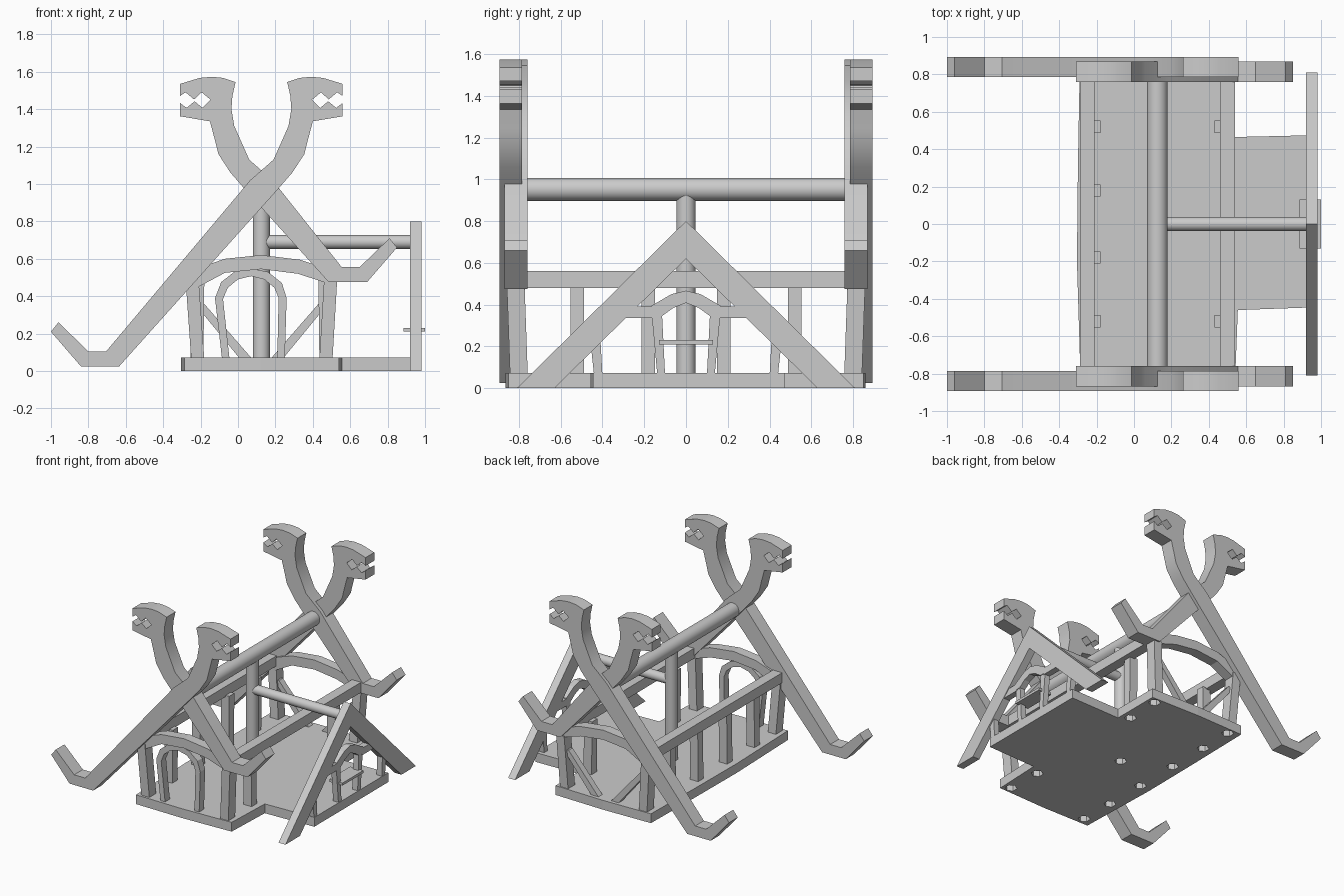
import bpy, bmesh
from math import pi
from mathutils import Matrix, Vector

if "Cube" in bpy.data.objects:
    bpy.data.objects.remove(bpy.data.objects["Cube"])


def finish(name, bm):
    bmesh.ops.recalc_face_normals(bm, faces=bm.faces)
    me = bpy.data.meshes.new(name)
    bm.to_mesh(me)
    bm.free()
    ob = bpy.data.objects.new(name, me)
    bpy.context.collection.objects.link(ob)
    return ob


def prism(name, pts, axis, lo, hi):
    """Extrude a 2D outline along x, y or z."""
    bm = bmesh.new()
    put = {'x': lambda a, b: (lo, a, b), 'y': lambda a, b: (a, lo, b),
           'z': lambda a, b: (a, b, lo)}[axis]
    f = bm.faces.new([bm.verts.new(put(a, b)) for a, b in pts])
    ext = bmesh.ops.extrude_face_region(bm, geom=[f])
    d = Vector([(hi - lo) * (axis == c) for c in 'xyz'])
    bmesh.ops.translate(bm, vec=d, verts=[v for v in ext['geom'] if isinstance(v, bmesh.types.BMVert)])
    return finish(name, bm)


def smooth(ob):
    bpy.context.view_layer.objects.active = ob
    bpy.ops.object.select_all(action='DESELECT')
    ob.select_set(True)
    bpy.ops.object.shade_smooth_by_angle(angle=pi / 6)


def pole(name, a, b, r):
    """Round bar between two points."""
    a, b = Vector(a), Vector(b)
    bm = bmesh.new()
    rot = (b - a).to_track_quat('Z', 'Y').to_matrix().to_4x4()
    bmesh.ops.create_cone(bm, cap_ends=True, segments=32, radius1=r, radius2=r,
                          depth=(b - a).length, matrix=Matrix.Translation((a + b) / 2) @ rot)
    smooth(finish(name, bm))


def post(name, x0, x1, y0, y1, top, w, d):
    """Leaning square post from the floor up."""
    bm = bmesh.new()
    bmesh.ops.create_cube(bm, size=1)
    for v in bm.verts:
        up = v.co.z > 0
        v.co = ((x1 if up else x0) + v.co.x * w, (y1 if up else y0) + v.co.y * d,
                top if up else 0.06)
    finish(name, bm)


def flip(pts, c=0.0):
    return [(2 * c - a, b) for a, b in pts]


CX = 0.125   # centre line of the hall

# Floor slab with porch
floor = prism("floor", [(-.285, -.86), (.12, -.865), (.54, -.85), (.555, -.46), (.975, -.445),
                        (.975, .475), (.54, .465), (.54, .85), (.12, .86), (-.29, .85),
                        (-.3, .3), (-.305, -.2)], 'z', 0, .073)

# Wall posts
spots = [(CX, 0)]
for s in (-1, 1):
    for name, x0, x1 in (("left", -.215, -.245), ("right", .47, .495)):
        post(name + "_corner_post", x0, x1, s * .80, s * .815, .485, .07, .085)
        spots.append((x0 + .01, s * .80))
    for y in (.18, .52):
        post("left_wall_post", -.22, -.215, s * y, s * y, .49, .07, .065)
        spots.append((-.21, s * y))
    post("right_wall_post", .47, .465, s * .52, s * .52, .49, .07, .065)
    spots.append((.47, s * .52))

# Hexagonal sockets under the floor
bm = bmesh.new()
for x, y in spots:
    bmesh.ops.create_cone(bm, cap_ends=True, segments=6, radius1=.044, radius2=.044, depth=.1,
                          matrix=Matrix.Translation((x, y, 0)))
cutter = finish("socket_cutter", bm)
cutter.hide_render = True
mod = floor.modifiers.new("sockets", 'BOOLEAN')
mod.operation, mod.object = 'DIFFERENCE', cutter
bpy.context.view_layer.objects.active = floor
bpy.ops.object.modifier_apply(modifier=mod.name)
bpy.data.objects.remove(cutter)

# Wall plates
for name, x in (("left_plate", -.29), ("right_plate", .46)):
    prism(name, [(x, .48), (x + .08, .48), (x + .08, .56), (x, .56)], 'y', -.78, .78)

# Ridge, centre post and porch ridge
pole("ridge_beam", (CX, -.77, .952), (CX, .77, .952), .055)
pole("centre_post", (CX, 0, .06), (CX, 0, .92), .046)
pole("porch_ridge", (CX, 0, .69), (.95, 0, .69), .037)

# Curved tie beam at each end
tie = [(-.28, .475), (-.2, .555), (-.07, .6), (CX, .62), (.33, .595), (.45, .555), (.535, .51),
       (.53, .475), (.46, .475), (.32, .52), (CX, .545), (-.07, .525), (-.22, .445)]
for s in (-1, 1):
    prism("end_tie_arch", tie, 'y', s * .77, s * .85)

# Arched doorway at the front end
prism("end_door_frame",
      [(-.085, .06), (-.123, .39), (-.09, .475), (-.02, .53), (.07, .548), (.16, .53), (.235, .47),
       (.26, .39), (.25, .06), (.21, .06), (.217, .39), (.195, .445), (.14, .49), (.07, .507),
       (0, .49), (-.055, .445), (-.08, .385), (-.08, .06)][:-1] + [(-.045, .06)],
      'y', -.84, -.78)

# Diagonal braces at the back end
brace = [(-.24, .37), (-.19, .37), (.08, .06), (.015, .06)]
for pts in (brace, flip(brace, CX)):
    prism("end_brace", pts, 'y', .78, .83)

# Crossed gable boards with carved beast heads
head = [(.2, .957), (.29, 1.06), (.355, 1.16), (.375, 1.24), (.40, 1.335), (.56, 1.362),
        (.56, 1.433), (.525, 1.407), (.482, 1.442), (.44, 1.407), (.396, 1.45), (.444, 1.49),
        (.485, 1.452), (.53, 1.49), (.56, 1.47), (.56, 1.535), (.455, 1.567), (.39, 1.573),
        (.33, 1.567), (.263, 1.545), (.28, 1.47), (.285, 1.40), (.27, 1.31), (.19, 1.13),
        (.065, 1.02)]
foot = [(-.705, .105), (-.8, .105), (-.96, .26), (-1, .21), (-.84, .025), (-.635, .025)]
short_foot = [(x + .4, z + .45) for x, z in foot]
for s in (-1, 1):
    smooth(prism("long_gable_board", head + foot, 'y', s * .785, s * .893))
    smooth(prism("short_gable_board", flip(head + short_foot, CX), 'y', s * .758, s * .868))

# Porch gable: rafters, short posts, rails and door jambs
rafter = [(.81, 0), (0, .8), (0, .62), (.63, 0)]
stud = [(.40, .06), (.44, .06), (.455, .2), (.41, .24)]
rail = [(.15, .335), (.32, .335), (.28, .39), (.15, .39)]
jamb = [(.10, .06), (.137, .06), (.165, .36), (.115, .36)]
for part, pts, x0, x1 in (("porch_rafter", rafter, .92, .98), ("porch_stud", stud, .925, .97),
                          ("porch_rail", rail, .925, .975), ("porch_door_jamb", jamb, .925, .97)):
    for p in (pts, flip(pts)):
        prism(part, p, 'x', x0, x1)
half = [(.165, .345), (.165, .395), (.07, .45)]
inner = [(.115, .345), (.06, .385)]
prism("porch_door_arch", half + [(0, .467)] + flip(half)[::-1] + flip(inner) + [(0, .408)] + inner[::-1],
      'x', .925, .975)

# Shelf across the porch doorway
prism("porch_shelf", [(.885, -.13), (1, -.13), (1, .13), (.885, .13)], 'z', .21, .23)
